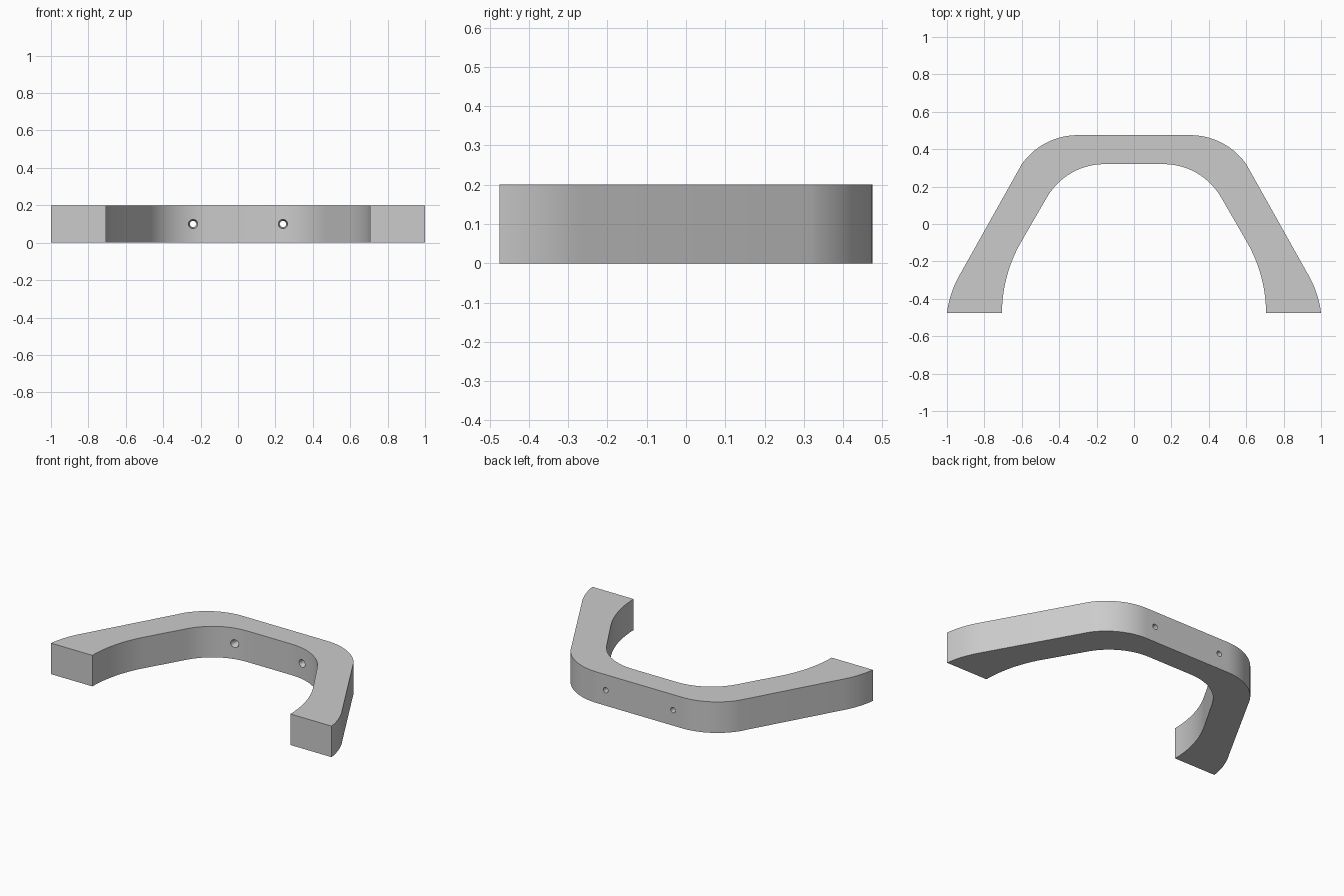
import bpy
import bmesh
from math import radians, sin, pi
from mathutils import Vector, Matrix

if "Cube" in bpy.data.objects:
    bpy.data.objects.remove(bpy.data.objects["Cube"])

HEIGHT = 0.2
HALF_DEPTH = 0.475

grey = bpy.data.materials.new("plain grey")
grey.use_nodes = True
colour = (0.6, 0.6, 0.6, 1)
grey.diffuse_color = colour
grey.node_tree.nodes["Principled BSDF"].inputs["Base Color"].default_value = colour


def arc(start, end, turn, steps=20):
    """Points of a clockwise arc from start to end that turns by the given degrees."""
    a, b = Vector(start), Vector(end)
    turn = radians(turn)
    chord = b - a
    radius = chord.length / (2 * sin(turn / 2))
    to_centre = Vector((chord.y, -chord.x)).normalized()
    centre = (a + b) / 2 + to_centre * (radius**2 - (chord.length / 2)**2)**0.5
    spoke = a - centre
    return [centre + Matrix.Rotation(-turn * i / steps, 2) @ spoke for i in range(steps + 1)]


def add_object(name, bm):
    bmesh.ops.recalc_face_normals(bm, faces=bm.faces)
    mesh = bpy.data.meshes.new(name)
    bm.to_mesh(mesh)
    bm.free()
    mesh.materials.append(grey)
    obj = bpy.data.objects.new(name, mesh)
    bpy.context.collection.objects.link(obj)
    return obj


# Arched bracket: outer and inner edges of one side, mirrored and extruded
outer = arc((0.30, HALF_DEPTH), (0.6, 0.32), 55) + arc((0.925, -0.26), (1, -HALF_DEPTH), 24)
inner = arc((0.165, 0.32), (0.47, 0.135), 60) + arc((0.6, -0.09), (0.706, -HALF_DEPTH), 30)
side = outer + inner[::-1]
outline = side + [Vector((-p.x, p.y)) for p in reversed(side)]

bm = bmesh.new()
base = bm.faces.new([bm.verts.new((p.x, p.y, 0)) for p in outline])
raised = bmesh.ops.extrude_face_region(bm, geom=[base], use_keep_orig=True)["geom"]
bmesh.ops.translate(bm, vec=(0, 0, HEIGHT),
                    verts=[v for v in raised if isinstance(v, bmesh.types.BMVert)])
bracket = add_object("arched_bracket", bm)

# Screw holes, flared on the inner side: lathed cutters
bm = bmesh.new()
for x in (-0.24, 0.24):
    rings = []
    for y, r in ((0.25, 0.025), (0.315, 0.025), (0.33, 0.017), (0.6, 0.017)):
        ring = bmesh.ops.create_circle(
            bm, segments=24, radius=r,
            matrix=Matrix.Translation((x, y, HEIGHT / 2)) @ Matrix.Rotation(pi / 2, 4, "X"))
        rings.append(ring["verts"])
    for a, b in zip(rings, rings[1:]):
        for i in range(len(a)):
            j = (i + 1) % len(a)
            bm.faces.new((a[i], a[j], b[j], b[i]))
    bm.faces.new(rings[0])
    bm.faces.new(rings[-1])
cutter = add_object("hole_cutter", bm)
cutter.hide_render = True

cut = bracket.modifiers.new("screw holes", "BOOLEAN")
cut.operation = "DIFFERENCE"
cut.solver = "EXACT"
cut.object = cutter

bpy.ops.object.select_all(action="DESELECT")
bracket.select_set(True)
bpy.context.view_layer.objects.active = bracket
bpy.ops.object.modifier_apply(modifier=cut.name)
bpy.data.objects.remove(cutter)
bpy.ops.object.shade_smooth_by_angle(angle=radians(30))
